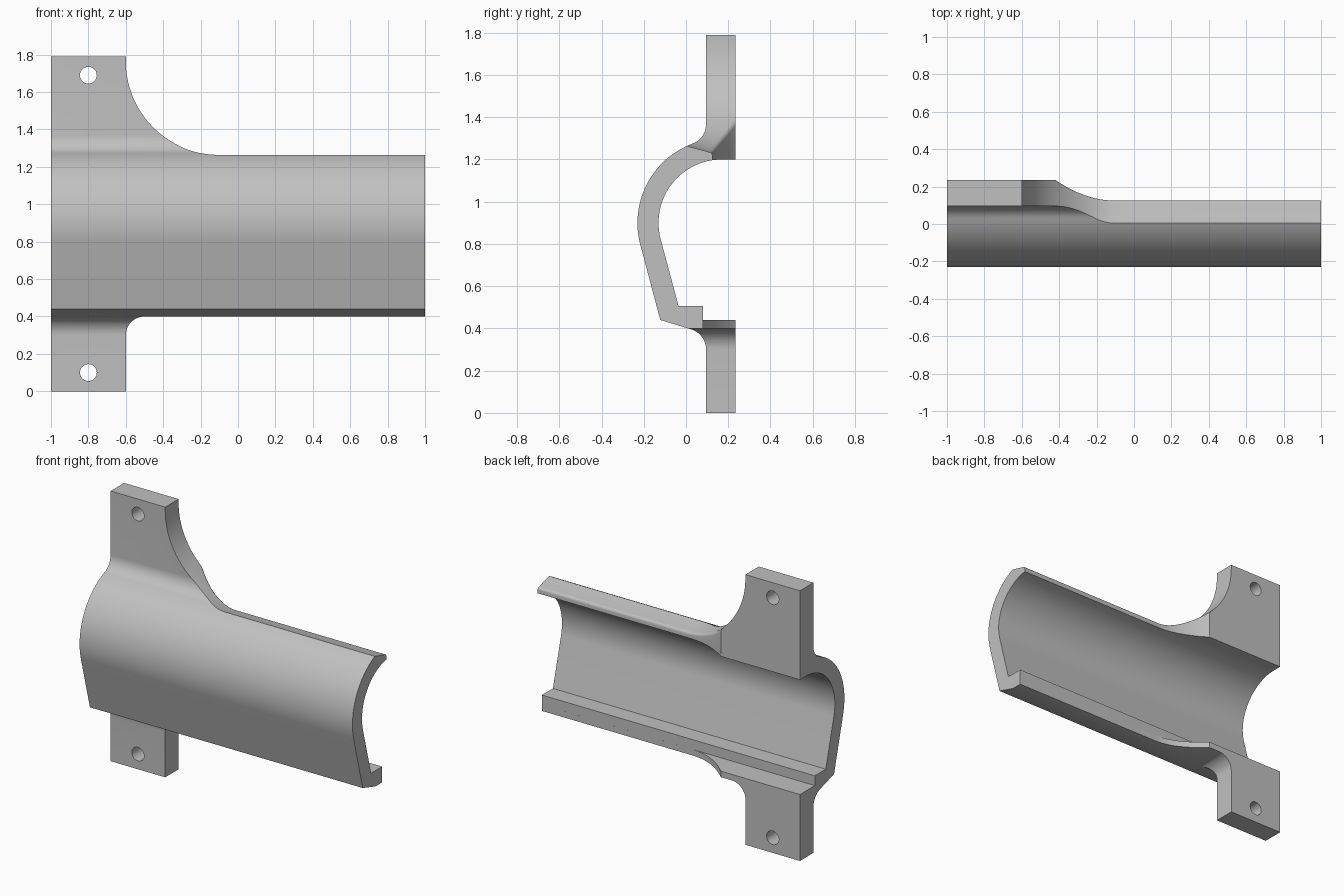
import bpy
import bmesh
from math import sin, cos, pi, radians, sqrt

cube = bpy.data.objects.get("Cube")
if cube:
    bpy.data.objects.remove(cube, do_unlink=True)

grey = bpy.data.materials.new("plain grey")
grey.use_nodes = True
grey.diffuse_color = (0.53, 0.53, 0.53, 1)
grey.node_tree.nodes["Principled BSDF"].inputs["Base Color"].default_value = grey.diffuse_color


def arc(cy, cz, r, start, end, n):
    """Points on an arc in the y-z plane, angles in degrees."""
    angles = [radians(start + (end - start) * i / n) for i in range(n + 1)]
    return [(cy + r * cos(a), cz + r * sin(a)) for a in angles]


def loft(name, sections):
    """Closed solid through (x, [(y, z), ...]) sections of equal length."""
    bm = bmesh.new()
    rings = [[bm.verts.new((x, y, z)) for y, z in pts] for x, pts in sections]
    for a, b in zip(rings, rings[1:]):
        for i in range(len(a)):
            j = (i + 1) % len(a)
            bm.faces.new((a[i], a[j], b[j], b[i]))
    bm.faces.new(rings[0])
    bm.faces.new(rings[-1])
    bmesh.ops.recalc_face_normals(bm, faces=bm.faces)
    mesh = bpy.data.meshes.new(name)
    bm.to_mesh(mesh)
    bm.free()
    mesh.materials.append(grey)
    ob = bpy.data.objects.new(name, mesh)
    bpy.context.collection.objects.link(ob)
    return ob


def cut(target, cutter):
    """Subtract the cutter, then remove it."""
    cutter.hide_render = True
    mod = target.modifiers.new("cut", "BOOLEAN")
    mod.operation = "DIFFERENCE"
    mod.solver = "EXACT"
    mod.object = cutter
    bpy.context.view_layer.objects.active = target
    bpy.ops.object.modifier_apply(modifier=mod.name)
    bpy.data.objects.remove(cutter, do_unlink=True)


# Shell and both mounting flanges as one cross-section
FRONT, BACK, TOP = 0.095, 0.235, 1.79
profile = [(BACK, TOP), (FRONT, TOP)]
profile += arc(-0.005, 1.368, 0.1, 0, -69.5, 12)
profile += arc(0.17, 0.9, 0.4, 110.5, 195, 32)
profile += [(-0.122, 0.44)]
profile += arc(-0.005, 0.3, 0.1, 75, 0, 12)
profile += [(FRONT, 0), (BACK, 0), (BACK, 0.44), (0.08, 0.44), (0.08, 0.505), (-0.035, 0.505)]
profile += arc(0.17, 0.9, 0.3, 195, 90, 36)
profile += [(BACK, 1.2)]
bracket = loft("half_shell_bracket", [(-1, profile), (1, profile)])


def bow(x):
    """Zero along the rail, growing to one where the back reaches the flange."""
    return (min(x + 0.1, 0) / 0.32) ** 2


# Upper sweep from the flange to the sloping lip
def upper_section(x, z):
    t = min(max((x + 0.45) / 0.35, 0), 1)
    ease = t * t * (3 - 2 * t)
    front = FRONT * (1 - ease)
    back = 0.125 + 0.11 * bow(x)
    r = 0.018
    low = z - 0.27 * ease * (back - r - front)
    lip = arc(back - r, low - r, r, 90, 0, 5)
    return (x, [(-0.6, 2), (-0.6, z), (front, z)] + lip + [(back, 1.0), (0.8, 1.0), (0.8, 2)])


upper = []
for i in range(29):
    a = pi / 2 * i / 28
    upper.append(upper_section(-0.1 - 0.5 * cos(a), 1.765 - 0.5 * sin(a)))
upper.append(upper_section(1.1, 1.265))
cut(bracket, loft("upper_cutter", upper))


# Lower sweep with a small corner fillet and a tapering fin
def lower_section(x):
    d = max(-0.5 - x, 0)
    z = 0.3 + sqrt(max(0.01 - d * d, 0))
    back = 0.0801 + 0.155 * bow(x)
    return (x, [(-0.6, -0.2), (0.8, -0.2), (0.8, 0.9), (back, 0.9), (back, z), (-0.6, z)])


stations = [-0.5 - 0.1 * cos(pi / 2 * i / 10) for i in range(10)]
stations += [-0.5 + 0.4 * i / 16 for i in range(17)] + [1.1]
cut(bracket, loft("lower_cutter", [lower_section(x) for x in stations]))

# Bolt holes
for z in (0.1, 1.69):
    bpy.ops.mesh.primitive_cylinder_add(vertices=32, radius=0.045, depth=0.6,
                                        location=(-0.8, 0.17, z), rotation=(pi / 2, 0, 0))
    hole = bpy.context.object
    hole.data.materials.append(grey)
    cut(bracket, hole)

bpy.ops.object.select_all(action="DESELECT")
bracket.select_set(True)
bpy.context.view_layer.objects.active = bracket
bpy.ops.object.shade_smooth_by_angle(angle=radians(25))
